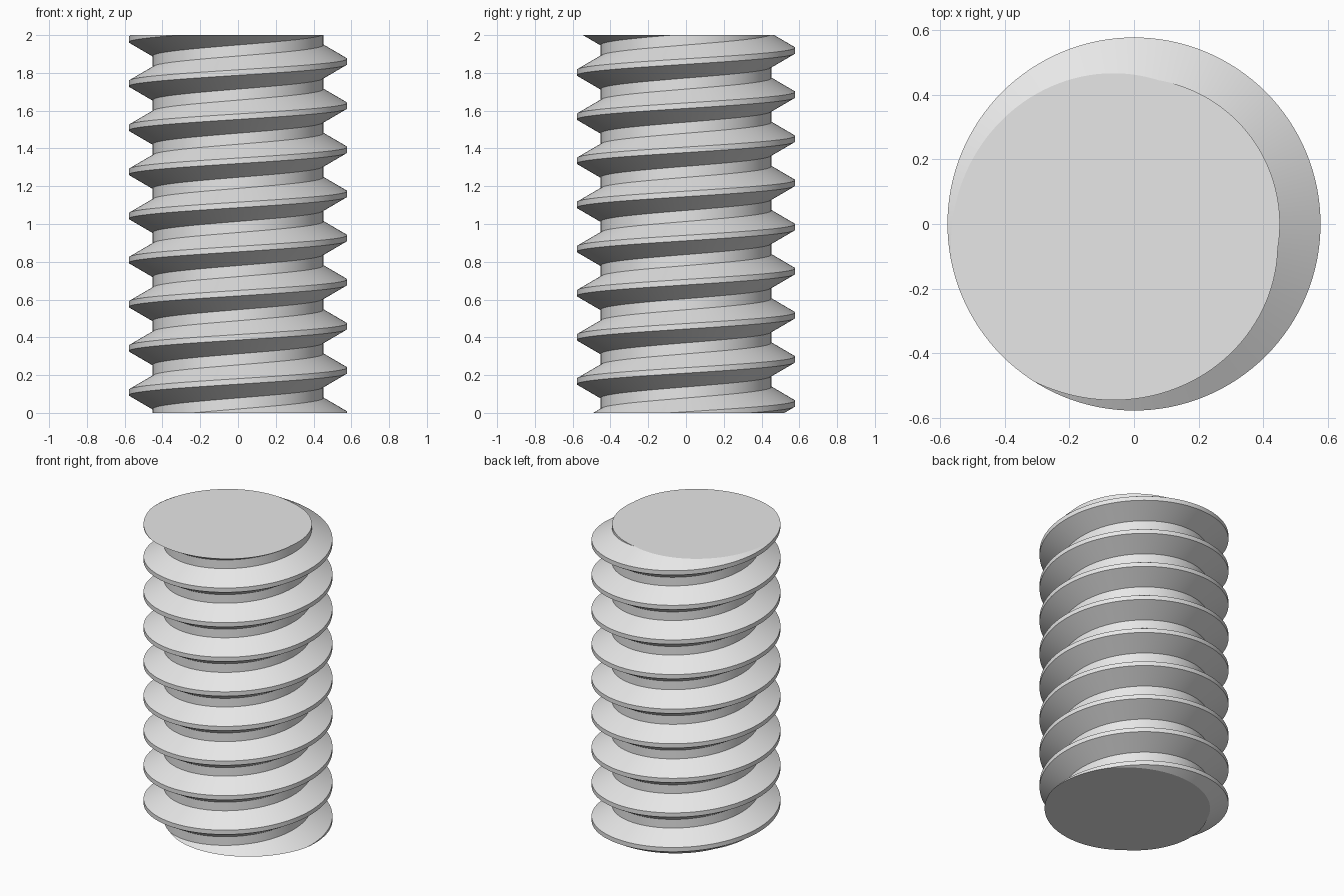
import bpy, bmesh, math

if "Cube" in bpy.data.objects:
    bpy.data.objects.remove(bpy.data.objects["Cube"])

# Thread dimensions
HEIGHT = 2.0
PITCH = 0.2336
MAJOR, MINOR = 0.578, 0.452
CREST_Z = 0.225          # crest height on the +x side
SEGMENTS = 128
FIRST, LAST = -4, 12     # turns, overshooting both ends before trimming

# One pitch of the thread profile: (radius, height in pitches from the crest)
PROFILE = [(MINOR, -0.375), (MAJOR, -0.0625), (MAJOR, 0.0625), (MINOR, 0.375)]

steel = bpy.data.materials.new("plain grey")
steel.use_nodes = True
grey = (0.8, 0.8, 0.8, 1.0)
steel.diffuse_color = grey
steel.node_tree.nodes["Principled BSDF"].inputs["Base Color"].default_value = grey

# Right-handed thread: each column is the profile, raised with the angle
bm = bmesh.new()
columns = []
for j in range(SEGMENTS):
    a = math.tau * j / SEGMENTS
    columns.append([
        bm.verts.new((r * math.cos(a), r * math.sin(a),
                      CREST_Z + PITCH * (turn + h + j / SEGMENTS)))
        for turn in range(FIRST, LAST) for r, h in PROFILE])

count = len(columns[0])
for j in range(SEGMENTS):
    # The last column joins the first one a full turn higher
    wrap = len(PROFILE) if j == SEGMENTS - 1 else 0
    here, after = columns[j], columns[(j + 1) % SEGMENTS]
    for k in range(count - 1 - wrap):
        bm.faces.new((here[k], after[k + wrap], after[k + wrap + 1], here[k + 1]))

# Trim both ends flat and cap them
for z, direction in ((0, -1), (HEIGHT, 1)):
    bmesh.ops.bisect_plane(bm, geom=bm.verts[:] + bm.edges[:] + bm.faces[:],
                           dist=1e-6, plane_co=(0, 0, z),
                           plane_no=(0, 0, direction), clear_outer=True)
bmesh.ops.remove_doubles(bm, verts=bm.verts, dist=1e-5)
bmesh.ops.holes_fill(bm, edges=[e for e in bm.edges if e.is_boundary], sides=0)
bmesh.ops.recalc_face_normals(bm, faces=bm.faces)

mesh = bpy.data.meshes.new("threaded_rod")
bm.to_mesh(mesh)
bm.free()
mesh.materials.append(steel)
rod = bpy.data.objects.new("threaded_rod", mesh)
bpy.context.collection.objects.link(rod)

# Smooth round surfaces with crisp thread edges
bpy.ops.object.select_all(action="DESELECT")
rod.select_set(True)
bpy.context.view_layer.objects.active = rod
bpy.ops.object.shade_smooth_by_angle(angle=math.radians(25))
